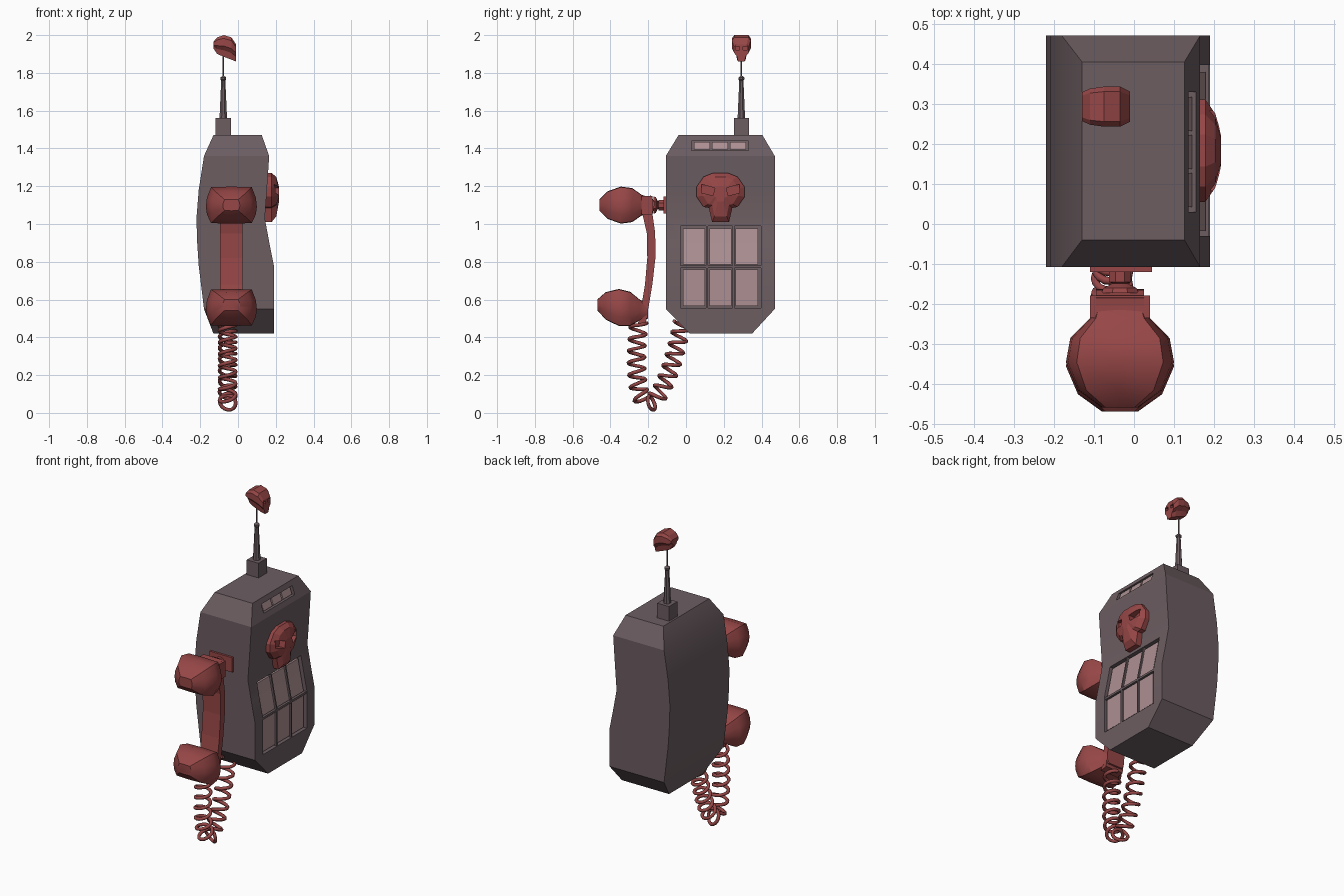
import bpy, bmesh, math
from mathutils import Vector

if "Cube" in bpy.data.objects:
    bpy.data.objects.remove(bpy.data.objects["Cube"], do_unlink=True)


def material(name, rgb):
    m = bpy.data.materials.new(name)
    m.use_nodes = True
    m.diffuse_color = (*rgb, 1)
    m.node_tree.nodes["Principled BSDF"].inputs["Base Color"].default_value = (*rgb, 1)
    return m


GREY = material("warm grey", (0.15, 0.11, 0.12))
RED = material("dull red", (0.31, 0.062, 0.062))
PINK = material("pale pink", (0.42, 0.28, 0.29))


def smooth(ob, angle=30):
    bpy.ops.object.select_all(action="DESELECT")
    ob.select_set(True)
    bpy.context.view_layer.objects.active = ob
    bpy.ops.object.shade_smooth_by_angle(angle=math.radians(angle))


def loft(name, rings, mat, angle=None):
    """Skin equal-length rings of points and cap both ends."""
    bm = bmesh.new()
    loops = [[bm.verts.new(p) for p in ring] for ring in rings]
    n = len(loops[0])
    for a, b in zip(loops, loops[1:]):
        for i in range(n):
            j = (i + 1) % n
            bm.faces.new((a[i], a[j], b[j], b[i]))
    bm.faces.new(loops[0])
    bm.faces.new(loops[-1])
    bmesh.ops.recalc_face_normals(bm, faces=bm.faces)
    me = bpy.data.meshes.new(name)
    bm.to_mesh(me)
    bm.free()
    me.materials.append(mat)
    ob = bpy.data.objects.new(name, me)
    bpy.context.collection.objects.link(ob)
    if angle:
        smooth(ob, angle)
    return ob


def prism(name, pts, axis, lo, hi, mat):
    """Extrude a flat outline along x or y, or between two limits."""
    def place(p, d):
        return (d, *p) if axis == "x" else (p[0], d, p[1])
    return loft(name, [[place(p, d) for p in pts] for d in (lo, hi)], mat)


def box(name, x0, x1, y0, y1, z0, z1, mat):
    return prism(name, [(x0, z0), (x1, z0), (x1, z1), (x0, z1)], "y", y0, y1, mat)


def lathe(name, profile, center, axis, mat, sides=12, angle=40):
    """Turn (radius, distance) pairs around z or y."""
    rings = []
    for r, d in profile:
        ring = []
        for i in range(sides):
            t = math.tau * (i + 0.5) / sides
            u, v = r * math.cos(t), r * math.sin(t)
            ring.append((center[0] + u, center[1] + v, d) if axis == "z"
                        else (center[0] + u, d, center[1] + v))
        rings.append(ring)
    return loft(name, rings, mat, angle)


def cut(ob, cutter):
    mod = ob.modifiers.new("cut", "BOOLEAN")
    mod.object, mod.solver = cutter, "EXACT"
    bpy.context.view_layer.objects.active = ob
    bpy.ops.object.modifier_apply(modifier=mod.name)
    bpy.data.objects.remove(cutter, do_unlink=True)


# Body: sections stacked upward (z, back x, front x, y low, y high)
Y0, Y1 = -0.107, 0.47
sections = [(0.42, -0.13, 0.19, 0.02, 0.35), (0.55, -0.18, 0.19, Y0, Y1),
            (0.78, -0.208, 0.19, Y0, Y1), (0.9, -0.216, 0.166, Y0, Y1),
            (1.03, -0.22, 0.142, Y0, Y1), (1.18, -0.208, 0.153, Y0, Y1),
            (1.36, -0.18, 0.165, Y0, Y1), (1.47, -0.13, 0.126, -0.04, 0.405)]
body = loft("body", [[(a, c, z), (b, c, z), (b, d, z), (a, d, z)]
                     for z, a, b, c, d in sections], GREY)


def front(z):
    """Front surface x at height z."""
    for s, t in zip(sections, sections[1:]):
        if s[0] <= z <= t[0]:
            return s[2] + (t[2] - s[2]) * (z - s[0]) / (t[0] - s[0])


def panel(name, y0, y1, z0, z1, deep, top, mat):
    """Slab that follows the front surface between two offsets."""
    zs = [z0] + [z for z in (0.78, 0.9) if z0 < z < z1] + [z1]
    pts = [(front(z) + deep, z) for z in zs] + [(front(z) + top, z) for z in reversed(zs)]
    return prism(name, pts, "y", y0, y1, mat)


# Keypad and display recesses
cut(body, panel("keypad_cutter", -0.03, 0.397, 0.555, 0.99, -0.025, 0.1, GREY))
cut(body, panel("display_cutter", 0.03, 0.33, 1.39, 1.44, -0.02, 0.1, GREY))
smooth(body, 20)

# Keypad buttons and dividers
for col, y in enumerate((-0.017, 0.124, 0.262)):
    for row, (z0, z1) in enumerate(((0.565, 0.76), (0.785, 0.975))):
        panel(f"button_{row}_{col}", y, y + 0.118, z0, z1, -0.03, -0.01, PINK)
for i, y in enumerate((0.107, 0.247)):
    panel(f"keypad_divider_{i}", y, y + 0.01, 0.555, 0.99, -0.03, -0.004, GREY)
panel("keypad_crossbar", -0.03, 0.397, 0.766, 0.779, -0.03, -0.004, GREY)

# Display windows
for i in range(3):
    y = 0.042 + i * 0.095
    panel(f"display_window_{i}", y, y + 0.085, 1.395, 1.435, -0.025, -0.008, PINK)

# Skull emblem
CY = 0.183
half = [(0.04, 1.27), (0.09, 1.25), (0.128, 1.195), (0.128, 1.145),
        (0.09, 1.09), (0.062, 1.085), (0.045, 1.01)]
outline = half + [(-y, z) for y, z in reversed(half)]
emblem = loft("skull_emblem", [[(x, CY + y * s, 1.165 + (z - 1.165) * t) for y, z in outline]
                               for x, s, t in ((0.13, 1, 1), (0.178, 1, 1),
                                               (0.203, 0.72, 0.8), (0.217, 0.35, 0.3))], RED)
eye = [(0.03, 1.19), (0.1, 1.21), (0.1, 1.165), (0.04, 1.15)]
for side in (-1, 1):
    cut(emblem, prism("eye_cutter", [(CY + side * y, z) for y, z in eye],
                      "x", 0.178, 0.3, RED))

# Antenna
AX, AY = -0.078, 0.293
box("antenna_base", AX - 0.04, AX + 0.04, AY - 0.04, AY + 0.04, 1.46, 1.56, GREY)
lathe("antenna_mast", [(0.022, 1.55), (0.012, 1.76), (0.017, 1.765), (0.017, 1.775),
                       (0.005, 1.785), (0.005, 1.92)], (AX, AY), "z", GREY, 8)

# Skull on the antenna tip: (x, half width, z low, z high)
rings = []
for x, w, lo, hi in ((-0.13, 0.036, 1.93, 1.965), (-0.11, 0.045, 1.9, 1.988),
                     (-0.075, 0.05, 1.885, 2.0), (-0.035, 0.05, 1.87, 1.988),
                     (-0.01, 0.038, 1.86, 1.95)):
    h = hi - lo
    side = [(w * 0.45, lo), (w * 0.6, lo + h * 0.3), (w, lo + h * 0.5),
            (w, lo + h * 0.85), (w * 0.75, hi)]
    rings.append([(x, AY + y, z) for y, z in side] +
                 [(x, AY - y, z) for y, z in reversed(side)])
tip = loft("antenna_skull", rings, RED)
for side in (-1, 1):
    y = AY + side * 0.021
    cut(tip, box("eye_cutter", -0.03, 0.1, y - 0.011, y + 0.011, 1.92, 1.94, RED))

# Handset cups: (y, half width, half height)
HX = -0.035
cup = [(-0.458, 0.045, 0.03), (-0.415, 0.105, 0.073), (-0.345, 0.135, 0.098),
       (-0.285, 0.124, 0.09), (-0.235, 0.075, 0.055), (-0.19, 0.06, 0.04)]
shape = [(1, -0.1), (0.96, 0.4), (0.8, 0.97), (0, 1), (-0.8, 0.97), (-0.96, 0.4),
         (-1, -0.1), (-0.96, -0.5), (-0.8, -0.97), (0, -1), (0.8, -0.97), (0.96, -0.5)]
for name, cz, tilt in (("earpiece", 1.1, 0), ("mouthpiece", 0.558, -0.12)):
    loft(name, [[(HX + u * w, y - (name == "mouthpiece") * 0.01,
                  cz + v * h + tilt * (y + 0.345)) for u, v in shape]
                for y, w, h in cup], RED, 35)

# Handset grip
grip = [(-0.235, 1.145), (-0.185, 1.15), (-0.165, 1.11), (-0.177, 1.05), (-0.163, 0.95),
        (-0.162, 0.82), (-0.178, 0.68), (-0.212, 0.48), (-0.255, 0.47), (-0.24, 0.54),
        (-0.217, 0.68), (-0.205, 0.82), (-0.207, 0.95), (-0.23, 1.05)]
prism("handset_grip", grip, "x", HX - 0.06, HX + 0.06, RED)
box("grip_collar", HX - 0.075, HX + 0.075, -0.235, -0.178, 1.05, 1.148, RED)

# Cradle hook
lathe("cradle_hook", [(0.05, -0.172), (0.045, -0.16), (0.02, -0.148), (0.03, -0.145),
                      (0.03, -0.118)], (HX, 1.1), "y", RED, 8)
box("cradle_plate", HX - 0.075, HX + 0.08, -0.12, -0.105, 1.055, 1.145, RED)

# Coiled cord: a helix swept along a hanging curve of even steps
ends = [Vector(p) for p in ((-0.055, -0.25, 0.48), (-0.055, -0.31, -0.1),
                            (-0.055, -0.13, -0.08), (-0.055, -0.02, 0.48))]


def hang(t):
    u = 1 - t
    return (ends[0] * u ** 3 + ends[1] * 3 * u * u * t
            + ends[2] * 3 * u * t * t + ends[3] * t ** 3)


dense = [hang(i / 800) for i in range(801)]
lengths = [0]
for a, b in zip(dense, dense[1:]):
    lengths.append(lengths[-1] + (b - a).length)
count, turns, points, k = 240, 15, [], 0
for i in range(count + 1):
    while k < 799 and lengths[k + 1] < lengths[-1] * i / count:
        k += 1
    tangent = (dense[k + 1] - dense[k]).normalized()
    normal = Vector((0, -tangent.z, tangent.y))
    a = math.tau * turns * i / count
    points.append(dense[k] + 0.043 * (normal * math.cos(a) + Vector((math.sin(a), 0, 0))))
curve = bpy.data.curves.new("cord", "CURVE")
curve.dimensions, curve.bevel_depth, curve.bevel_resolution = "3D", 0.01, 1
curve.use_fill_caps = True
spline = curve.splines.new("POLY")
spline.points.add(count)
for sp, p in zip(spline.points, points):
    sp.co = (*p, 1)
curve.materials.append(RED)
cord = bpy.data.objects.new("cord", curve)
bpy.context.collection.objects.link(cord)
bpy.ops.object.select_all(action="DESELECT")
cord.select_set(True)
bpy.context.view_layer.objects.active = cord
bpy.ops.object.convert(target="MESH")
